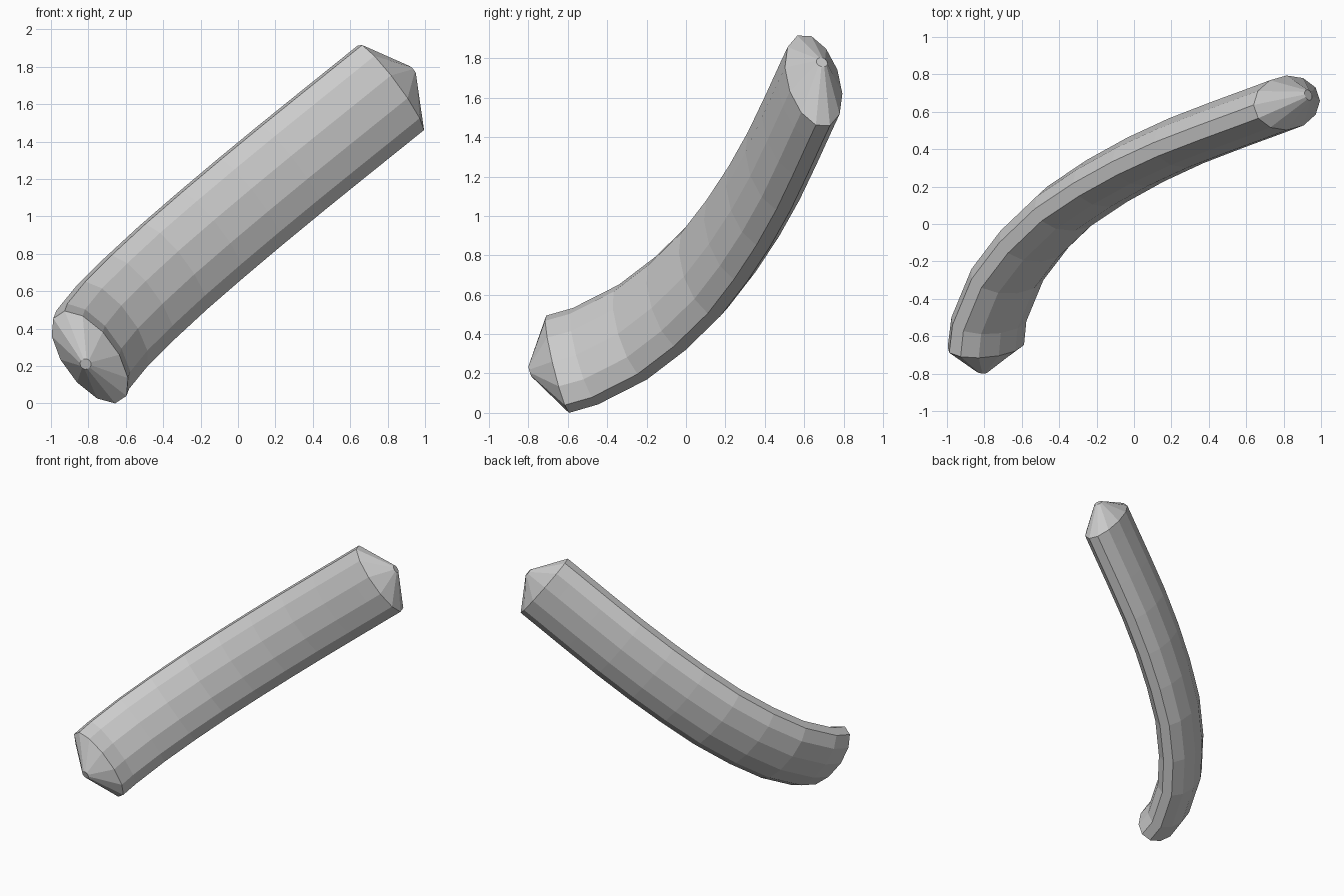
import bpy, bmesh, math
from mathutils import Vector

if "Cube" in bpy.data.objects:
    bpy.data.objects.remove(bpy.data.objects["Cube"])

SIDES = 12
MAJOR, MINOR = 0.295, 0.146      # half sizes of the oval section
N = Vector((0.58, 0.165, -0.797)).normalized()   # normal of the bend plane
START = Vector((-0.792, -0.652, 0.247))

# Centre line as (y, z); x follows from the bend plane
path_yz = [(-0.652, 0.247), (-0.51, 0.288), (-0.27, 0.41), (-0.08, 0.555),
           (0.095, 0.725), (0.23, 0.90), (0.345, 1.075), (0.446, 1.255),
           (0.532, 1.435), (0.612, 1.61), (0.648, 1.687)]


def on_plane(y, z):
    dy, dz = y - START.y, z - START.z
    return Vector((START.x - (N.y * dy + N.z * dz) / N.x, y, z))


centres = [on_plane(y, z) for y, z in path_yz]
tangents = [(centres[min(i + 1, len(centres) - 1)] - centres[max(i - 1, 0)]).normalized()
            for i in range(len(centres))]
tangents[0] = Vector((0.18, 0.95, 0.24)).normalized()

bm = bmesh.new()


def ring(centre, tangent, a, b):
    side = N.cross(tangent).normalized()
    verts = []
    for k in range(SIDES):
        t = 2 * math.pi * (k + 0.5) / SIDES
        verts.append(bm.verts.new(centre + N * a * math.cos(t) + side * b * math.sin(t)))
    return verts


# Small flat tip, oval body rings, small flat tip
tips = (Vector((-0.815, -0.79, 0.21)), Vector((0.932, 0.69, 1.78)))
rings = [ring(tips[0], tangents[0], 0.03, 0.03)]
rings += [ring(c, t, MAJOR, MINOR) for c, t in zip(centres, tangents)]
rings.append(ring(tips[1], tangents[-1], 0.03, 0.03))

for r0, r1 in zip(rings, rings[1:]):
    for k in range(SIDES):
        j = (k + 1) % SIDES
        bm.faces.new((r0[k], r0[j], r1[j], r1[k]))
bm.faces.new(rings[0])
bm.faces.new(rings[-1])
bmesh.ops.recalc_face_normals(bm, faces=bm.faces)

mesh = bpy.data.meshes.new("curved_bar")
bm.to_mesh(mesh)
bm.free()
bpy.context.collection.objects.link(bpy.data.objects.new("curved_bar", mesh))
